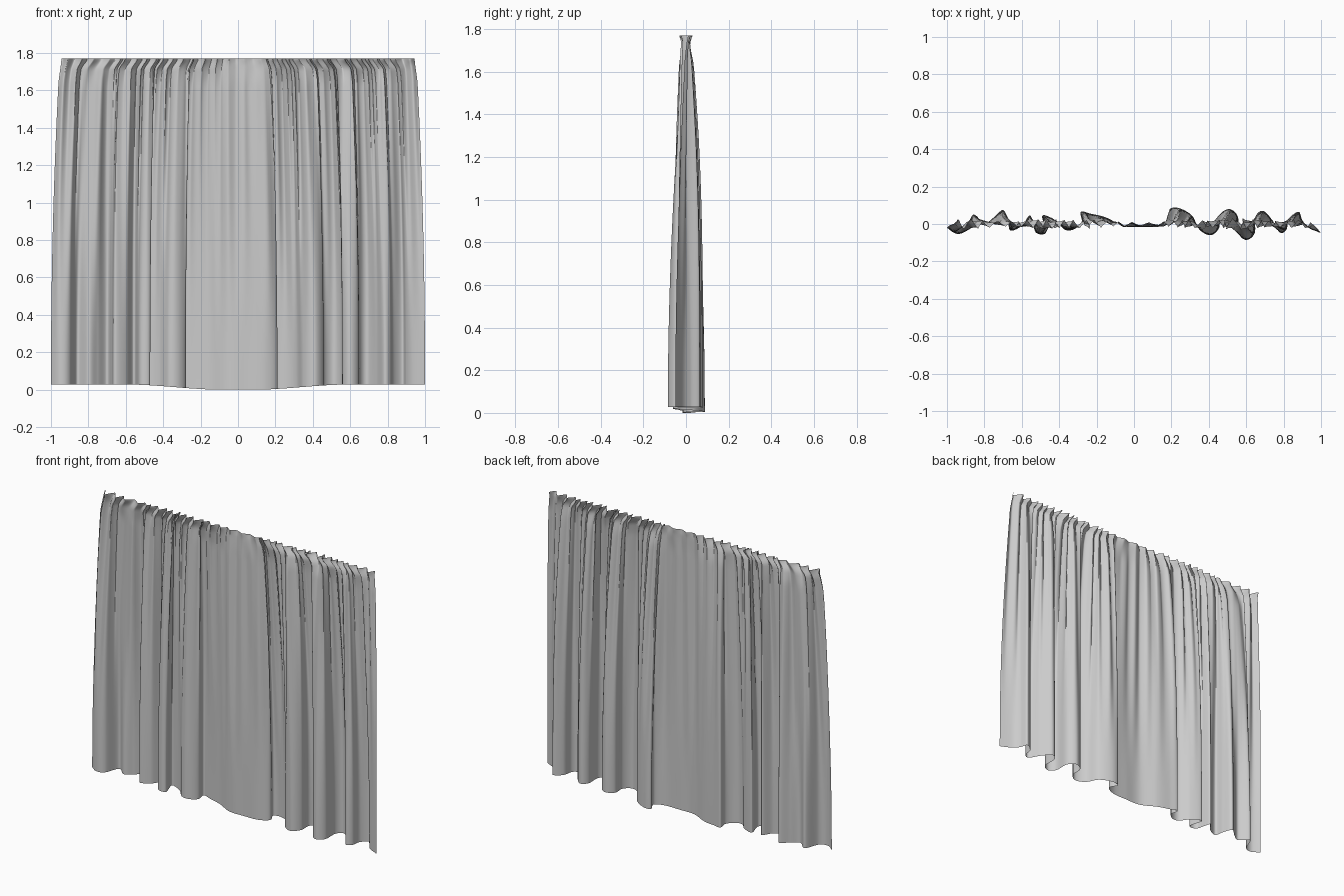
import bpy, bmesh, math, random
from mathutils import Vector

if "Cube" in bpy.data.objects:
    bpy.data.objects.remove(bpy.data.objects["Cube"])

random.seed(4)

# Hem path seen from above: the deep folds at the bottom of the cloth
HEM = [(-1, -.02), (-.95, -.052), (-.90, -.035), (-.86, .05), (-.80, .005), (-.75, .035),
       (-.70, .075), (-.675, .02), (-.66, -.035), (-.60, -.01), (-.555, .045), (-.525, -.045),
       (-.47, -.045), (-.49, .045), (-.42, .02), (-.37, -.03), (-.32, -.028), (-.28, .01),
       (-.285, .065), (-.23, .055), (-.15, .035), (-.05, -.012), (.05, -.015), (.15, -.012),
       (.21, .02), (.19, .078), (.24, .085), (.31, .045), (.35, -.03), (.41, -.06), (.455, -.02),
       (.46, .05), (.51, .08), (.555, .04), (.56, -.05), (.60, -.085), (.645, -.05), (.65, .04),
       (.69, .07), (.74, .02), (.78, -.045), (.815, -.03), (.83, .03), (.88, .065), (.90, .02),
       (.93, -.015), (1, -.05)]
COLS, ROWS, TOP = 800, 60, 1.77


def spline(points, t):
    """Catmull-Rom point at t in 0..1"""
    s = t * (len(points) - 1)
    i = min(int(s), len(points) - 2)
    f = s - i
    a, b, c, d = (Vector(points[max(0, min(len(points) - 1, i + k))]) for k in (-1, 0, 1, 2))
    return 0.5 * (2 * b + (c - a) * f + (2 * a - 5 * b + 4 * c - d) * f * f
                  + (3 * b - a - 3 * c + d) * f ** 3)


def smooth(a, b, x):
    t = max(0, min(1, (x - a) / (b - a)))
    return t * t * (3 - 2 * t)


# Even spacing along the hem
fine = [spline(HEM, k / 4000) for k in range(4001)]
length = [0]
for p, q in zip(fine, fine[1:]):
    length.append(length[-1] + (q - p).length)
hem, k = [], 0
for c in range(COLS + 1):
    goal = length[-1] * c / COLS
    while k < 4000 and length[k] < goal:
        k += 1
    hem.append(fine[k])

# Fine ripples: frequency, offset, strength, slant
ripples = [(random.uniform(110, 330), random.uniform(0, 6.28), random.uniform(.5, 1),
            random.uniform(-3, 3)) for _ in range(4)]


def gather(u):
    """Irregular pleats along the top edge"""
    phase = 2 * math.pi * 36 * u + 1.6 * math.sin(19 * u + 1) + 1.1 * math.sin(43 * u)
    size = .7 + .3 * math.sin(23 * u + 2) * math.sin(9 * u + .5)
    return phase, size


# Curtain sheet
bm = bmesh.new()
grid = []
for r in range(ROWS + 1):
    h = 1 - (1 - r / ROWS) ** 1.7           # denser rows near the top
    row = []
    for c in range(COLS + 1):
        u = c / COLS
        b = hem[c]
        phase, size = gather(u)
        edge = min(1, 20 * u, 20 * (1 - u))
        # gathered top position, pleats hooking towards the middle at the heading
        tx = .944 * (.75 * b.x + .25 * (2 * u - 1)) + .005 * edge * size * math.sin(2 * phase)
        tx -= .028 * edge * b.x * smooth(.965, 1, h) / max(.4, abs(b.x))
        tx = max(-.944, min(.944, tx))
        calm = .55 + .45 * smooth(.1, .4, abs(b.x))
        ty = .031 * size * calm * math.sin(phase) * (.7 + .3 * smooth(.98, 1, h))
        # folds open quickly below the heading, then slowly to the hem
        w = min(1, .16 * smooth(0, .08, 1 - h) + .84 * (1 - h ** 2.1))
        x = tx + (b.x - tx) * w
        y = ty + (b.y - ty) * w
        # ripples and pleats fading out down the cloth
        fade = smooth(.05, .8, h) * smooth(0, .1, 1 - h)
        y += .003 * fade * sum(s * math.sin(f * u + o + g * h) for f, o, s, g in ripples)
        y += .005 * fade * math.sin(phase + 2 * h)
        # hem sags in the flat middle
        low = .028 * smooth(.08, .6, abs(b.x))
        row.append(bm.verts.new((x, y, low + (TOP - low) * h)))
    grid.append(row)
for r in range(ROWS):
    for c in range(COLS):
        bm.faces.new((grid[r][c], grid[r][c + 1], grid[r + 1][c + 1], grid[r + 1][c]))
mesh = bpy.data.meshes.new("curtain")
bm.to_mesh(mesh)
bm.free()
mesh.shade_smooth()
curtain = bpy.data.objects.new("curtain", mesh)
bpy.context.collection.objects.link(curtain)
